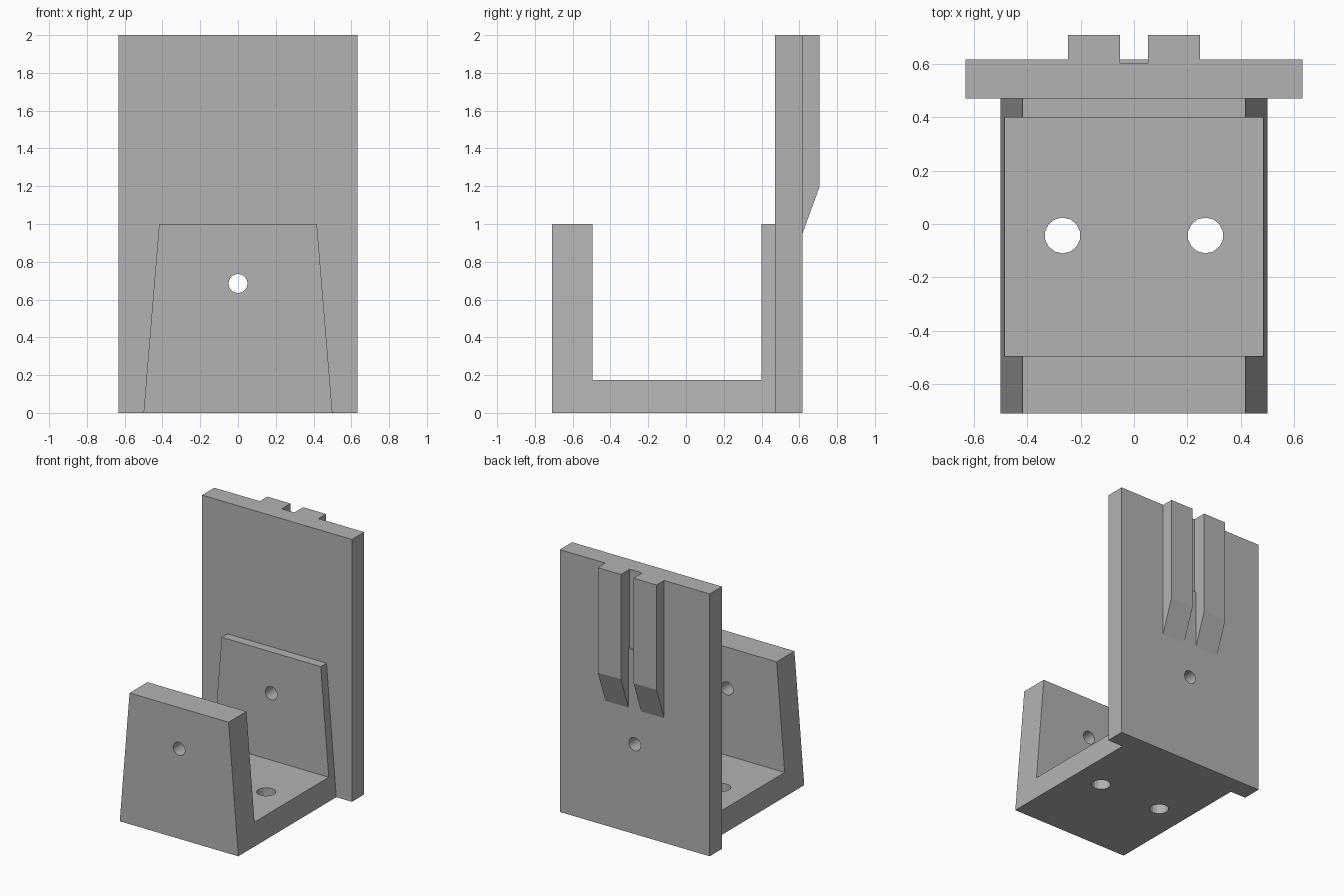
import bpy
import bmesh
import math
from mathutils import Matrix

cube = bpy.data.objects.get("Cube")
if cube:
    bpy.data.objects.remove(cube, do_unlink=True)

grey = bpy.data.materials.new("light grey")
grey.use_nodes = True
colour = (0.45, 0.45, 0.45, 1)
grey.diffuse_color = colour
grey.node_tree.nodes["Principled BSDF"].inputs["Base Color"].default_value = colour


def add_object(name, bm):
    bmesh.ops.recalc_face_normals(bm, faces=bm.faces)
    mesh = bpy.data.meshes.new(name)
    bm.to_mesh(mesh)
    bm.free()
    mesh.materials.append(grey)
    obj = bpy.data.objects.new(name, mesh)
    bpy.context.collection.objects.link(obj)
    return obj


def extrude_profile(name, profile, x0, x1, taper=0.0):
    """Extrude a (y, z) profile along x; taper narrows it with height."""
    bm = bmesh.new()
    face = bm.faces.new([bm.verts.new((x0, y, z)) for y, z in profile])
    new = bmesh.ops.extrude_face_region(bm, geom=[face])["geom"]
    bmesh.ops.translate(bm, vec=(x1 - x0, 0, 0),
                        verts=[v for v in new if isinstance(v, bmesh.types.BMVert)])
    for v in bm.verts:
        v.co.x *= 1 - taper * v.co.z
    return add_object(name, bm)


def cylinder(name, centre, radius, sides, along_y):
    bm = bmesh.new()
    turn = Matrix.Rotation(math.radians(90), 4, "X") if along_y else Matrix()
    bmesh.ops.create_cone(bm, cap_ends=True, segments=sides, radius1=radius,
                          radius2=radius, depth=3 if along_y else 0.6,
                          matrix=Matrix.Translation(centre) @ turn)
    return add_object(name, bm)


def cut(obj, cutters):
    for cutter in cutters:
        mod = obj.modifiers.new("cut", "BOOLEAN")
        mod.operation = "DIFFERENCE"
        mod.solver = "EXACT"
        mod.object = cutter
        cutter.hide_render = True
        cutter.hide_set(True)


def box_profile(y0, y1, z0, z1):
    return [(y0, z0), (y1, z0), (y1, z1), (y0, z1)]


# U-shaped cradle with sloping sides
front, back, inner_front, inner_back, floor = -0.71, 0.47, -0.495, 0.4, 0.175
cradle = extrude_profile("cradle", [
    (front, 0), (back, 0), (back, 1), (inner_back, 1),
    (inner_back, floor), (inner_front, floor), (inner_front, 1), (front, 1)],
    -0.5, 0.5, taper=0.165)

# Tall back plate
plate = extrude_profile("back_plate", box_profile(back, 0.617, 0, 2), -0.632, 0.632)

# Two hanging ribs with sloped lower ends
for name, side in (("left_rib", 1), ("right_rib", -1)):
    extrude_profile(name, [(0.617, 0.95), (0.708, 1.2), (0.708, 2), (0.617, 2)],
                    side * 0.053, side * 0.248)

# Screw holes and the shallow groove between the ribs
screw = cylinder("screw_hole_cutter", (0, 0, 0.685), 0.05, 24, True)
floor_holes = [cylinder("floor_hole_cutter", (x, -0.043, 0.1), 0.067, 14, False)
               for x in (-0.268, 0.268)]
groove = extrude_profile("groove_cutter", box_profile(0.603, 0.7, 1.4, 2.1), -0.053, 0.053)
cut(cradle, [screw] + floor_holes)
cut(plate, [screw, groove])
